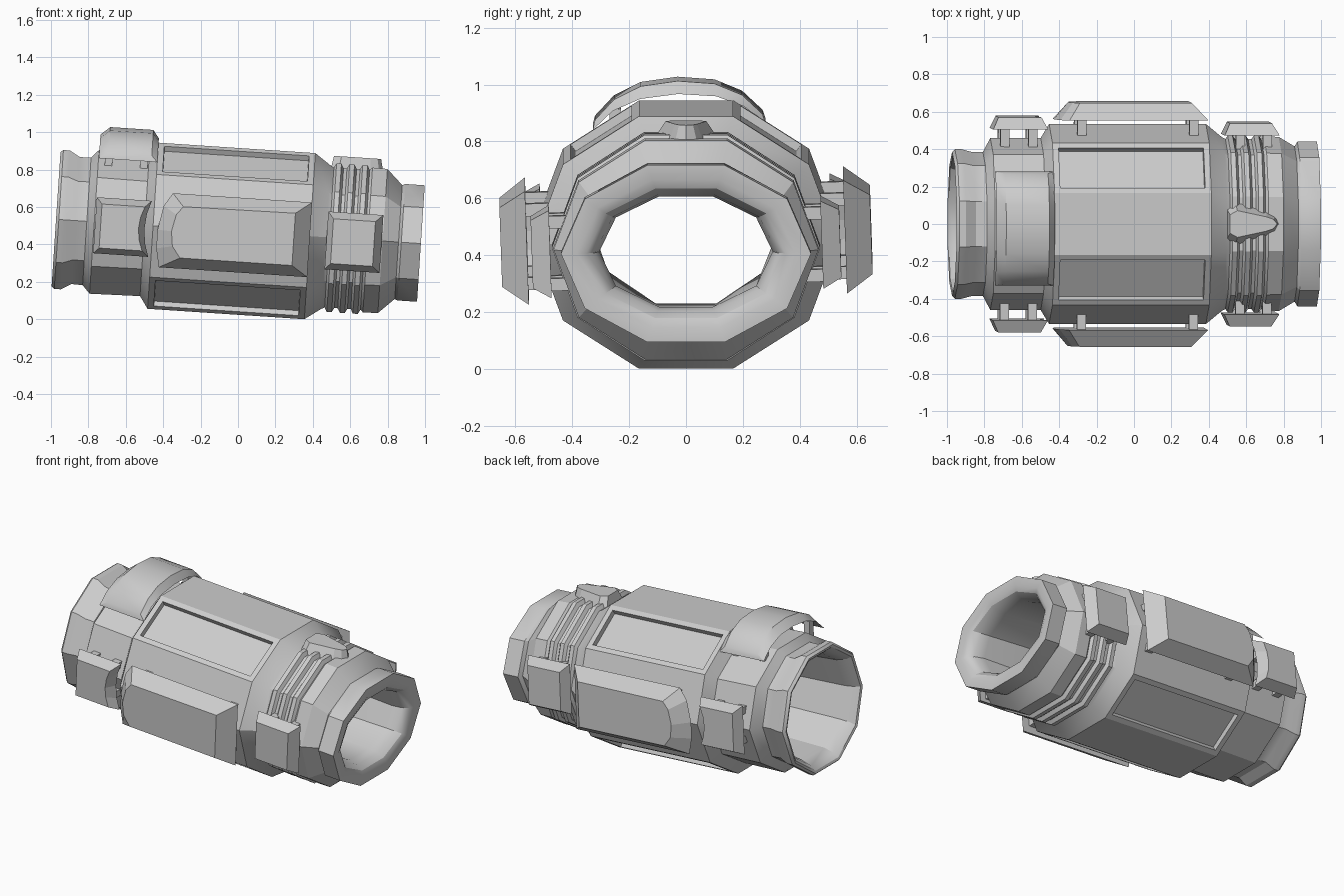
import bpy, bmesh
from math import cos, sin, radians
from mathutils import Matrix

if "Cube" in bpy.data.objects:
    bpy.data.objects.remove(bpy.data.objects["Cube"])

TILT = Matrix.Translation((0, 0, 0.47)) @ Matrix.Rotation(radians(3.8), 4, 'Y')
ROLL = TILT @ Matrix.Rotation(radians(2), 4, 'X')


def finish(name, bm, matrix, smooth=None):
    bmesh.ops.recalc_face_normals(bm, faces=bm.faces)
    mesh = bpy.data.meshes.new(name)
    bm.to_mesh(mesh)
    bm.free()
    if smooth:
        mesh.shade_smooth()
        mesh.set_sharp_from_angle(angle=radians(smooth))
    obj = bpy.data.objects.new(name, mesh)
    bpy.context.collection.objects.link(obj)
    obj.matrix_world = matrix
    return obj


def solid(name, low, high, matrix):
    """Closed solid between two matching outlines."""
    bm = bmesh.new()
    a = [bm.verts.new(p) for p in low]
    b = [bm.verts.new(p) for p in high]
    n = len(a)
    for i in range(n):
        j = (i + 1) % n
        bm.faces.new((a[i], a[j], b[j], b[i]))
    bm.faces.new(a)
    bm.faces.new(b)
    return finish(name, bm, matrix)


def box(name, lo, hi, matrix):
    ring = [(lo[0], lo[1]), (hi[0], lo[1]), (hi[0], hi[1]), (lo[0], hi[1])]
    return solid(name, [(*p, lo[2]) for p in ring], [(*p, hi[2]) for p in ring], matrix)


# Ten-sided hollow tube: (along axis, half width, half height)
profile = [(-.975, .385, .36), (-.96, .40, .372), (-.925, .40, .372), (-.87, .385, .34),
           (-.81, .385, .342), (-.77, .46, .385), (-.50, .46, .38), (-.455, .535, .445),
           (.385, .535, .445), (.47, .465, .385)]
BODY = 7
for c in (.515, .585, .655):
    profile += [(c - .026, .455, .375), (c - .013, .472, .398),
                (c + .013, .472, .398), (c + .026, .455, .375)]
profile += [(.695, .468, .388), (.775, .466, .386), (.86, .415, .305), (.875, .44, .312),
            (.98, .44, .312), (.98, .385, .26), (.965, .35, .228), (.93, .32, .205),
            (.87, .305, .195), (-.88, .34, .30), (-.94, .355, .32), (-.97, .37, .345)]
bm = bmesh.new()
rings = [[bm.verts.new((u, w * cos(radians(36 * k)), h * sin(radians(36 * k)) / sin(radians(72))))
          for k in range(10)] for u, w, h in profile]
windows = []
for i, ring in enumerate(rings):
    nxt = rings[(i + 1) % len(rings)]
    for k in range(10):
        m = (k + 1) % 10
        f = bm.faces.new((ring[k], ring[m], nxt[m], nxt[k]))
        if i == BODY and k in (1, 3, 6, 8):
            windows.append(f)
# Recessed windows on the slanted body faces
bmesh.ops.recalc_face_normals(bm, faces=bm.faces)
bmesh.ops.inset_individual(bm, faces=windows, thickness=.045)
bmesh.ops.inset_individual(bm, faces=windows, thickness=.003, depth=-.03)
finish("tube_body", bm, TILT, 30)

# Bevelled side plates: inner outline, outer outline, inner and outer distance, post positions
plates = {
    "main_plate": ([(-.36, .2), (.385, .2), (.385, -.2), (-.41, -.2), (-.43, -.1), (-.43, 0), (-.405, .13)],
                   [(-.30, .135), (.30, .14), (.30, -.14), (-.30, -.14), (-.345, -.08), (-.355, 0), (-.335, .09)],
                   .56, .652, (-.29, .31), .13),
    "rear_plate": ([(-.765, .15), (-.47, .15), (-.492, .08), (-.50, 0), (-.492, -.08), (-.47, -.15), (-.765, -.15)],
                   [(-.735, .118), (-.505, .118), (-.525, .06), (-.532, 0), (-.525, -.06), (-.505, -.118), (-.735, -.118)],
                   .51, .575, (-.70, -.55), .09),
    "front_plate": ([(.475, .155), (.77, .155), (.77, -.155), (.475, -.155)],
                    [(.505, .12), (.73, .12), (.73, -.12), (.505, -.12)],
                    .478, .543, (.56, .705), .11),
}
for name, (inner, outer, y0, y1, posts, v) in plates.items():
    for side, s in (("left", 1), ("right", -1)):
        solid(f"{name}_{side}", [(u, s * y0, z) for u, z in inner],
              [(u, s * y1, z) for u, z in outer], ROLL)
        # Posts joining plate to tube
        for u in posts:
            for z in (-v, v):
                box(f"{name}_post", (u - .024, min(s * (y0 - .13), s * (y0 + .02)), z - .022),
                    (u + .024, max(s * (y0 - .13), s * (y0 + .02)), z + .022), ROLL)

# Curved cap floating over the rear collar
half = [(.295, .385), (.225, .455), (.13, .498), (0, .512)]
arc = half + [(-y, z) for y, z in half[-2::-1]]
bm = bmesh.new()
rows = []
for y, z in arc:
    low = (y * 1.03 - .012, z * .915)
    rows.append([bm.verts.new((u, *p)) for u, p in
                 ((-.768, low), (-.718, (y - .012, z)), (-.487, (y - .012, z)), (-.455, low))])
for a, b in zip(rows, rows[1:]):
    for i in range(4):
        j = (i + 1) % 4
        bm.faces.new((a[i], a[j], b[j], b[i]))
bm.faces.new(rows[0])
bm.faces.new(rows[-1])
finish("top_cap", bm, ROLL, 30)
for u in (-.715, -.525):
    for y in (-.235, .215):
        box("cap_post", (u - .02, y - .02, .27), (u + .02, y + .02, .42), ROLL)

# Teardrop catch on top of the ribs
drop = [(.47, .09), (.515, .13), (.69, .07), (.735, .045), (.757, 0)]
outline = drop + [(u, -y) for u, y in drop[-2::-1]]
solid("top_catch", [(u, y, .35) for u, y in outline],
      [(.60 + (u - .60) * .88, y * .55, .437) for u, y in outline], TILT)
